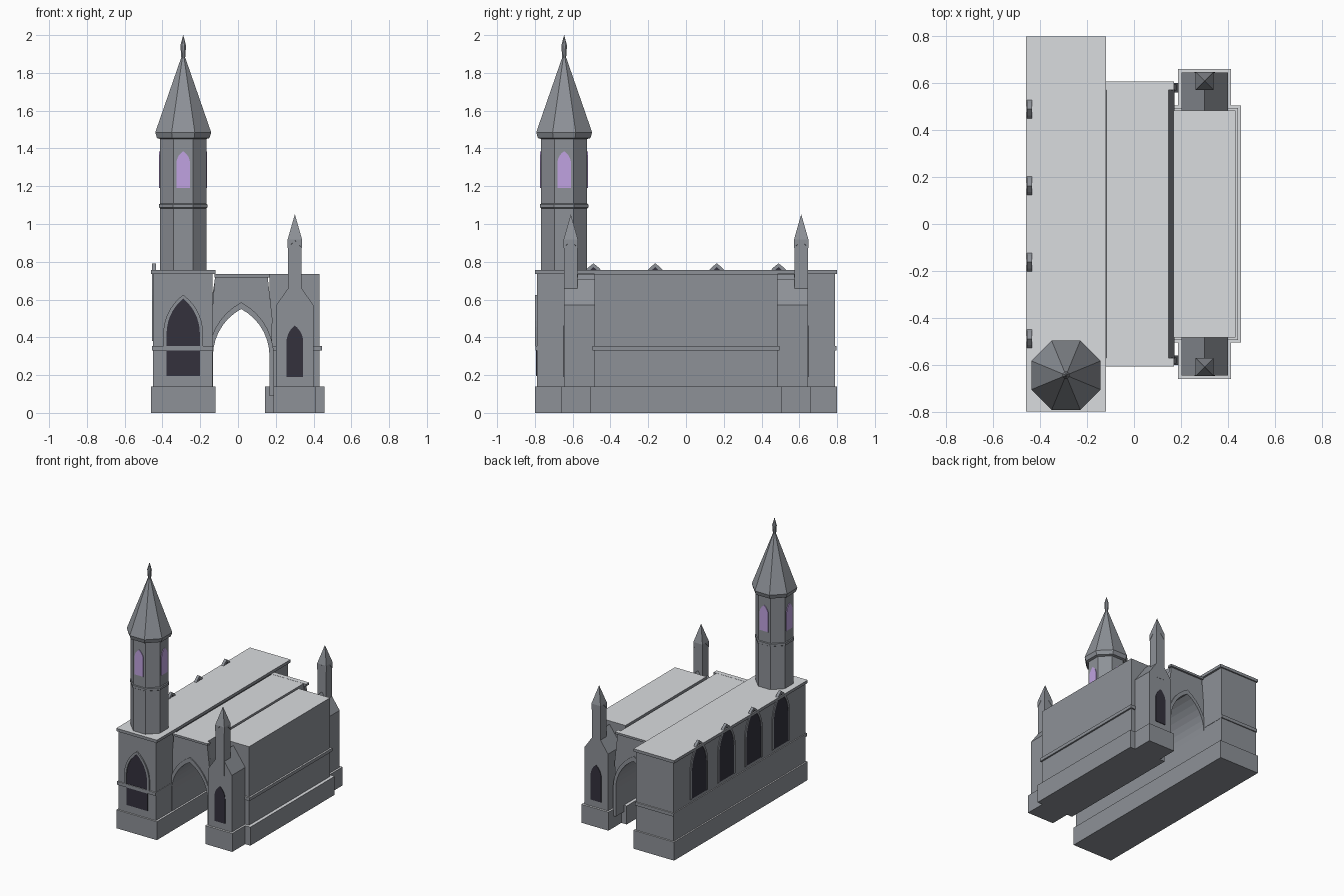
import bpy, bmesh, math

if "Cube" in bpy.data.objects:
    bpy.data.objects.remove(bpy.data.objects["Cube"], do_unlink=True)


def material(name, rgb):
    m = bpy.data.materials.new(name)
    m.use_nodes = True
    m.diffuse_color = (*rgb, 1)
    m.node_tree.nodes["Principled BSDF"].inputs["Base Color"].default_value = (*rgb, 1)
    return m


STONE = material("grey stone", (0.268, 0.284, 0.312))
ROOF = material("pale roof stone", (0.70, 0.715, 0.74))
DARK = material("dark glass", (0.033, 0.031, 0.046))
PURPLE = material("purple glass", (0.525, 0.362, 0.75))


def finish(name, bm, mat):
    """Make the object; flat tops of stone parts are paler."""
    bmesh.ops.recalc_face_normals(bm, faces=bm.faces)
    bm.normal_update()
    if mat is STONE:
        for f in bm.faces:
            f.material_index = int(f.normal.z > .9)
    me = bpy.data.meshes.new(name)
    bm.to_mesh(me)
    bm.free()
    me.materials.append(mat)
    if mat is STONE:
        me.materials.append(ROOF)
    ob = bpy.data.objects.new(name, me)
    bpy.context.collection.objects.link(ob)


def box(name, x0, x1, y0, y1, z0, z1):
    prism(name, [(x0, z0), (x1, z0), (x1, z1), (x0, z1)], y0, y1)


def prism(name, profile, a, b, mat=STONE, axis="y"):
    """Extrude an upright outline from a to b along x or y."""
    place = (lambda u, v, d: (u, d, v)) if axis == "y" else (lambda u, v, d: (d, u, v))
    bm = bmesh.new()
    near = [bm.verts.new(place(u, v, a)) for u, v in profile]
    far = [bm.verts.new(place(u, v, b)) for u, v in profile]
    bm.faces.new(near)
    bm.faces.new(far)
    n = len(near)
    for i in range(n):
        j = (i + 1) % n
        bm.faces.new((near[i], near[j], far[j], far[i]))
    finish(name, bm, mat)


def arch(c, w, bottom, spring, peak, n=7):
    """Pointed arch outline, from the lower right over the tip to the lower left."""
    h = peak - spring
    r = (w * w + h * h) / (2 * w)
    top = math.asin(min(1, h / r))
    right = [(w - r + r * math.cos(top * i / n), spring + r * math.sin(top * i / n))
             for i in range(n + 1)]
    right[-1] = (0, peak)
    right.insert(0, (w, bottom))
    return [(c + u, v) for u, v in right] + [(c - u, v) for u, v in right[-2::-1]]


def band(outer, inner):
    return outer + inner[::-1]


def lathe(name, cx, cy, rings, sides):
    """Stack of polygon rings (half width across flats, height), flats facing the axes."""
    bm = bmesh.new()
    loops = []
    for half, z in rings:
        r = max(half, 0.0005) / math.cos(math.pi / sides)
        loops.append([bm.verts.new((cx + r * math.cos((k + .5) * math.tau / sides),
                                    cy + r * math.sin((k + .5) * math.tau / sides), z))
                      for k in range(sides)])
    for lo, hi in zip(loops, loops[1:]):
        for k in range(sides):
            j = (k + 1) % sides
            bm.faces.new((lo[k], lo[j], hi[j], hi[k]))
    bm.faces.new(loops[0])
    bm.faces.new(loops[-1])
    finish(name, bm, STONE)


# Long hall
box("hall_plinth", -.46, -.12, -.8, .8, 0, .14)
box("hall_walls", -.45, -.135, -.79, .79, .14, .735)
box("hall_string_course", -.455, -.133, -.798, .798, .33, .355)
box("hall_roof_slab", -.46, -.12, -.8, .8, .735, .757)

# Hall front window
prism("front_window_glass", arch(-.29, .088, .195, .42, .605), -.793, -.78, DARK)
prism("front_window_frame", band(arch(-.29, .105, .355, .42, .625),
                                 arch(-.29, .088, .355, .42, .605)), -.8, -.78)

# Hall side windows, their tips rising through the roof edge
for i, y in enumerate((-.49, -.163, .163, .49)):
    prism(f"side_window_glass_{i}", arch(y, .088, .38, .59, .772), -.453, -.437, DARK, "x")
    prism(f"side_window_frame_{i}", band(arch(y, .105, .38, .59, .792),
                                         arch(y, .088, .38, .59, .772)), -.456, -.435, STONE, "x")

# Vaulted passage
opening = arch(.017, .15, .09, .3, .55)
shell = [(.172, .09), (.172, .6), (.147, .733), (-.118, .733), (-.14, .6), (-.14, .09)]
prism("passage_vault", opening + shell[::-1], -.575, .575)
for s, label in ((-1, "front"), (1, "back")):
    prism(f"passage_arch_{label}", band(arch(.017, .173, .09, .3, .585), opening),
          s * .56, s * .602)
    prism(f"passage_panel_{label}",
          arch(.017, .16, .3, .3, .57) + [(-.14, .5), (-.122, .72), (.157, .72), (.182, .5)],
          s * .57, s * .594)
    box(f"passage_cornice_{label}", -.125, .17, s * .572, s * .608, .718, .734)

# Side chapel
box("chapel_plinth", .143, .457, -.505, .505, 0, .14)
box("chapel_walls", .168, .432, -.485, .485, .14, .735)
box("chapel_string_course", .165, .444, -.495, .495, .33, .355)


def pinnacle(name, cx, cy):
    """Spire cap with a small gable notched into each lower side."""
    w = .038
    bm = bmesh.new()
    tip = bm.verts.new((cx, cy, 1.052))
    square = [(1, 1), (-1, 1), (-1, -1), (1, -1)]
    low = [bm.verts.new((cx + w * a, cy + w * b, .872)) for a, b in square]
    top = [bm.verts.new((cx + w * a, cy + w * b, .918)) for a, b in square]
    core = bm.verts.new((cx, cy, .9))
    for k in range(4):
        j = (k + 1) % 4
        (a, b), (c, d) = square[k], square[j]
        mid = bm.verts.new((cx + w * (a + c) / 2, cy + w * (b + d) / 2, .914))
        bm.faces.new((low[k], mid, top[k]))
        bm.faces.new((mid, low[j], top[j]))
        bm.faces.new((mid, top[j], top[k]))
        bm.faces.new((top[k], top[j], tip))
        bm.faces.new((low[k], mid, core))
        bm.faces.new((mid, low[j], core))
    finish(name, bm, STONE)


# Corner turrets, front and back
CX = .301
for s, label in ((-1, "front"), (1, "back")):
    box(f"turret_plinth_{label}", CX - .113, CX + .113, s * .47, s * .66, 0, .14)
    prism(f"turret_body_{label}",
          [(CX - .099, .14), (CX + .099, .14), (CX + .099, .57), (CX, .71), (CX - .099, .57)],
          s * .48, s * .645)
    prism(f"turret_window_{label}", arch(CX, .044, .19, .375, .462), s * .64, s * .649, DARK)
    lathe(f"turret_shaft_{label}", CX, s * .61, [(.036, .55), (.036, .915)], 4)
    pinnacle(f"turret_spire_{label}", CX, s * .61)

# Octagonal tower
TX, TY = -.29, -.645
lathe("tower_shaft", TX, TY, [(.122, .75), (.122, 1.46)], 8)
lathe("tower_band", TX, TY, [(.122, 1.083), (.128, 1.087), (.128, 1.104), (.122, 1.108)], 8)
lathe("tower_spire", TX, TY, [(.122, 1.45), (.139, 1.455), (.148, 1.485), (.011, 1.88)], 8)
lathe("tower_finial", TX, TY, [(.009, 1.86), (.015, 1.945), (0, 2.0)], 8)
for s, label in ((-1, "a"), (1, "b")):
    prism(f"tower_window_y_{label}", arch(TX, .036, 1.19, 1.32, 1.385),
          TY + s * .12, TY + s * .127, PURPLE)
    prism(f"tower_window_x_{label}", arch(TY, .036, 1.19, 1.32, 1.385),
          TX + s * .12, TX + s * .127, PURPLE, "x")
